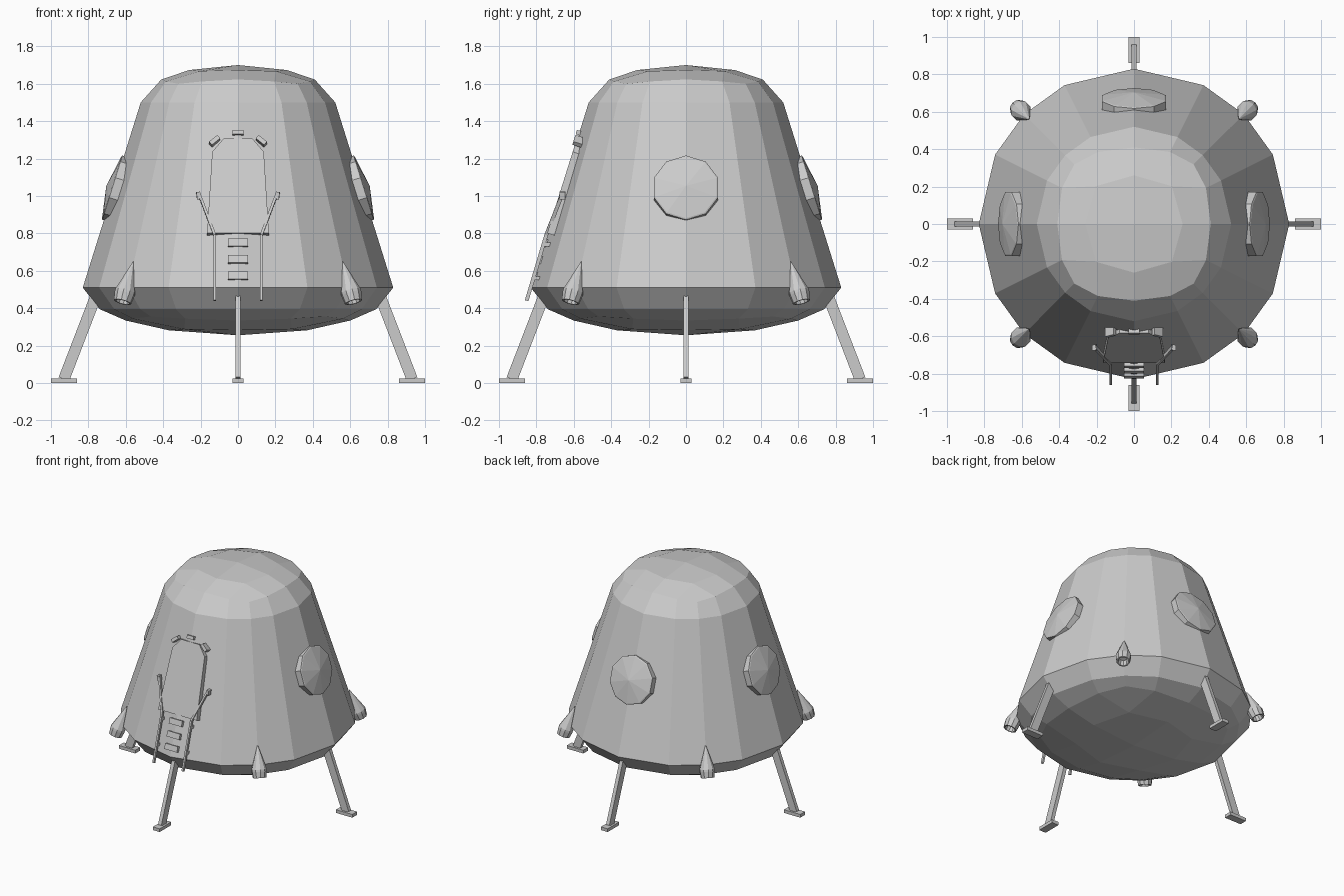
import bpy, bmesh
from math import sin, cos, pi, atan2, sqrt, atan
from mathutils import Matrix, Vector

if "Cube" in bpy.data.objects:
    bpy.data.objects.remove(bpy.data.objects["Cube"])

SLOPE = 0.313
TILT = atan(SLOPE)


def finish(bm, name):
    bmesh.ops.recalc_face_normals(bm, faces=bm.faces)
    me = bpy.data.meshes.new(name)
    bm.to_mesh(me)
    bm.free()
    ob = bpy.data.objects.new(name, me)
    bpy.context.collection.objects.link(ob)
    return ob


def box(bm, size, mat):
    bmesh.ops.create_cube(bm, size=1, matrix=mat @ Matrix.Diagonal((*size, 1)))


def beam(bm, a, b, w, d, side=Vector((0, 1, 0))):
    # box from a to b, d thick along side
    a, b = Vector(a), Vector(b)
    z = (b - a).normalized()
    x = side.cross(z).normalized()
    y = z.cross(x)
    m = Matrix((x, y, z)).transposed().to_4x4()
    m.translation = (a + b) / 2
    box(bm, (w, d, (b - a).length), m)


def wall(z, x=0, off=0):
    # point on the front slope of the hull
    return Vector((x, -(0.83 - SLOPE * (z - 0.51)) - off * cos(TILT), z + off * sin(TILT)))


def ring_bm(rings, cap_start=True, cap_end=True, n=10, phase=0):
    # rings of (radius, height) around z; radius 0 makes a point
    bm = bmesh.new()
    loops = []
    for r, h in rings:
        loops.append([bm.verts.new((r * cos(phase + 2 * pi * i / n), r * sin(phase + 2 * pi * i / n), h))
                      for i in range(n if r else 1)])
    for a, b in zip(loops, loops[1:]):
        for i in range(n):
            f = [a[i % len(a)], a[(i + 1) % len(a)], b[(i + 1) % len(b)], b[i % len(b)]]
            bm.faces.new(list(dict.fromkeys(f)))
    if cap_start and len(loops[0]) > 2:
        bm.faces.new(loops[0])
    if cap_end and len(loops[-1]) > 2:
        bm.faces.new(loops[-1])
    return bm


# hull: grid-topped capsule, tapered wall, shallow heat shield
border = [(1, v / 2) for v in range(-2, 2)] + [(-u / 2, 1) for u in range(-2, 2)] \
    + [(-1, -v / 2) for v in range(-2, 2)] + [(u / 2, -1) for u in range(-2, 2)]
bm = bmesh.new()


def ring(r, z):
    out = []
    for u, v in border:
        a = atan2(v, u)
        out.append(bm.verts.new((r * cos(a), r * sin(a), z)))
    return out


def cap(outer, r_edge, r_in, rad, z0, height):
    grid = {}
    for i in range(-2, 3):
        for j in range(-2, 3):
            m = max(abs(i), abs(j))
            corner = min(abs(i), abs(j)) / max(m, 1)
            r = (0, r_in, r_edge)[m] * (1 + 0.10 * corner)
            a = atan2(j, i)
            grid[i, j] = bm.verts.new((r * cos(a), r * sin(a), z0 + height * sqrt(1 - (r / rad) ** 2)))
    for i in range(-2, 2):
        for j in range(-2, 2):
            bm.faces.new((grid[i, j], grid[i + 1, j], grid[i + 1, j + 1], grid[i, j + 1]))
    edge = [grid[int(u * 2), int(v * 2)] for u, v in border]
    bridge(outer, edge)


def bridge(a, b):
    for i in range(16):
        k = (i + 1) % 16
        bm.faces.new((a[i], a[k], b[k], b[i]))


top, rim, low = ring(0.52, 1.5), ring(0.83, 0.51), ring(0.74, 0.395)
bridge(rim, top)
bridge(low, rim)
cap(top, 0.41, 0.26, 0.52, 1.5, 0.20)
cap(low, 0.60, 0.37, 0.83, 0.51, -0.255)
finish(bm, "hull")

# bubble windows on the right, back and left
for name, ang in (("right_window", 0), ("back_window", pi / 2), ("left_window", pi)):
    b = ring_bm([(0.18, -0.06), (0.18, 0.008), (0.172, 0.012), (0, 0.042)], phase=0)
    b.transform(Matrix.Rotation(ang, 4, 'Z') @ Matrix.Translation((0.664, 0, 1.042))
                @ Matrix.Rotation(pi / 2 - TILT, 4, 'Y'))
    finish(b, name)

# corner thrusters: flared cone with hollow nozzle
for k in range(4):
    b = ring_bm([(0, 0.19), (0.055, 0.015), (0.055, 0), (0.048, -0.045), (0.038, -0.045), (0.03, 0.0)])
    b.transform(Matrix.Rotation(pi / 4 + k * pi / 2, 4, 'Z') @ Matrix.Translation((0.858, 0, 0.475))
                @ Matrix.Rotation(-0.36, 4, 'Y'))
    finish(b, "thruster_%d" % (k + 1))

# landing legs with foot pads
for k in range(4):
    b = bmesh.new()
    beam(b, (0.75, 0, 0.49), (0.931, 0, 0.02), 0.06, 0.028)
    box(b, (0.14, 0.058, 0.025), Matrix.Translation((0.93, 0, 0.0125)))
    b.transform(Matrix.Rotation(k * pi / 2, 4, 'Z'))
    finish(b, "landing_leg_%d" % (k + 1))

# hatch plate, almost flush with the front wall
b = bmesh.new()
half = [(0.165, 0.80), (0.138, 1.235), (0.078, 1.305)]
outline = half + [(-x, z) for x, z in reversed(half)]
front = [b.verts.new(wall(z, x, 0.003)) for x, z in outline]
back = [b.verts.new(wall(z, x, -0.04)) for x, z in outline]
b.faces.new(front)
b.faces.new(back[::-1])
for i in range(6):
    b.faces.new((front[i], front[i - 1], back[i - 1], back[i]))
finish(b, "hatch")

# clamps around the hatch top
b = bmesh.new()
for x, z, roll in ((0, 1.337, 0), (0.125, 1.295, 0.7), (-0.125, 1.295, -0.7)):
    box(b, (0.057, 0.06, 0.024), Matrix.Translation(wall(z, x, -0.014)) @ Matrix.Rotation(-TILT, 4, 'X')
        @ Matrix.Rotation(roll, 4, 'Y'))
finish(b, "hatch_clamps")

# ladder steps on the hull
b = bmesh.new()
for z in (0.75, 0.66, 0.573):
    box(b, (0.108, 0.04, 0.042), Matrix.Translation(wall(z, 0, -0.010)) @ Matrix.Rotation(-TILT, 4, 'X'))
finish(b, "hull_steps")

# handrails following the wall
normal = Vector((0, -cos(TILT), sin(TILT)))
for s, name in ((-1, "left_handrail"), (1, "right_handrail")):
    b = bmesh.new()
    pts = [wall(0.44, s * 0.125, 0), wall(0.79, s * 0.125, 0.005), wall(1.015, s * 0.208, -0.012)]
    beam(b, pts[0], pts[1], 0.014, 0.02, normal)
    beam(b, pts[1], pts[2], 0.014, 0.02, normal)
    beam(b, pts[2] - Vector((0, 0, 0.03)), pts[2] + Vector((s * 0.006, 0.0, 0.01)), 0.02, 0.03, normal)
    # standoffs
    for z in (0.56, 0.74):
        p = wall(z, s * 0.125)
        box(b, (0.012, 0.05, 0.02), Matrix.Translation(p + Vector((0, 0.025, 0))))
    finish(b, name)
